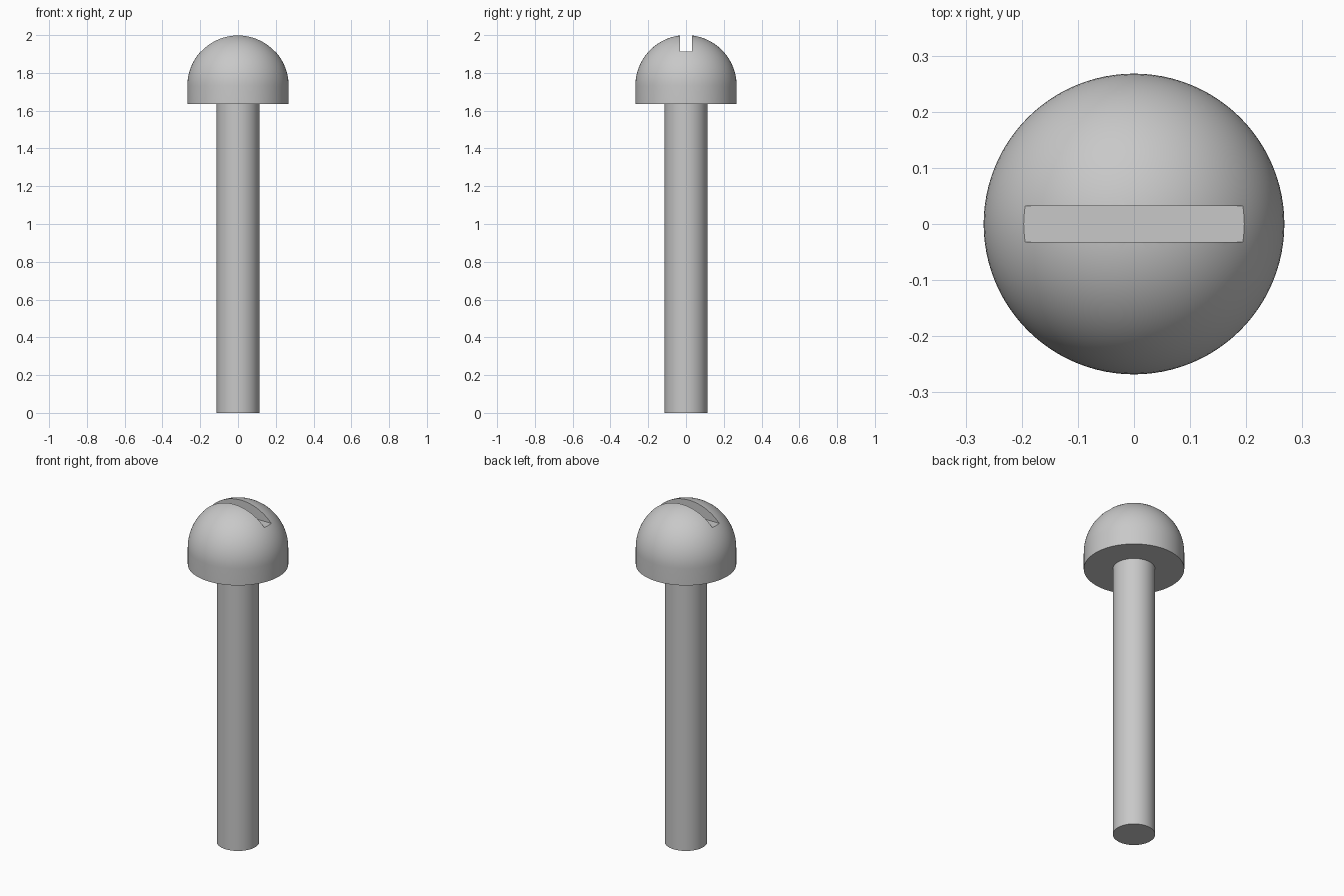
import bpy
import bmesh
from math import sin, cos, pi, radians

HEAD_R, SHAFT_R = 0.268, 0.113
HEAD_BASE, TOP = 1.634, 2.0
SLOT_HALF, SLOT_FLOOR = 0.032, 1.914
SEGMENTS = 96

cube = bpy.data.objects.get("Cube")
if cube:
    bpy.data.objects.remove(cube, do_unlink=True)

steel = bpy.data.materials.new("grey_steel")
steel.use_nodes = True
grey = (0.58, 0.58, 0.58, 1)
steel.diffuse_color = grey
steel.node_tree.nodes["Principled BSDF"].inputs["Base Color"].default_value = grey


def add_object(name, bm):
    bmesh.ops.recalc_face_normals(bm, faces=bm.faces)
    mesh = bpy.data.meshes.new(name)
    bm.to_mesh(mesh)
    bm.free()
    mesh.materials.append(steel)
    obj = bpy.data.objects.new(name, mesh)
    bpy.context.collection.objects.link(obj)
    return obj


def lathe(name, profile):
    """Revolve (radius, height) points around the z axis."""
    bm = bmesh.new()
    verts = [bm.verts.new((r, 0, z)) for r, z in profile]
    edges = [bm.edges.new(pair) for pair in zip(verts, verts[1:])]
    bmesh.ops.spin(bm, geom=verts + edges, cent=(0, 0, 0), axis=(0, 0, 1),
                   angle=2 * pi, steps=SEGMENTS, use_merge=True)
    bmesh.ops.remove_doubles(bm, verts=bm.verts, dist=1e-5)
    return add_object(name, bm)


def activate(obj):
    bpy.ops.object.select_all(action='DESELECT')
    obj.select_set(True)
    bpy.context.view_layer.objects.active = obj


# Shaft: a plain cylinder reaching slightly into the head
shaft = lathe("shaft", [(0, 0), (SHAFT_R, 0), (SHAFT_R, HEAD_BASE + 0.02),
                        (0, HEAD_BASE + 0.02)])

# Head: short cylindrical skirt under a hemispherical dome
dome_z = TOP - HEAD_R
arc = [(HEAD_R * cos(i * pi / 48), dome_z + HEAD_R * sin(i * pi / 48))
       for i in range(24)]
head = lathe("head", [(0, HEAD_BASE), (HEAD_R, HEAD_BASE)] + arc + [(0, TOP)])

# Driver slot: straight cut across the dome along x
bm = bmesh.new()
bmesh.ops.create_cube(bm, size=1)
bmesh.ops.scale(bm, verts=bm.verts, vec=(1, 2 * SLOT_HALF, 0.2))
bmesh.ops.translate(bm, verts=bm.verts, vec=(0, 0, SLOT_FLOOR + 0.1))
cutter = add_object("slot_cutter", bm)
cutter.hide_render = True

activate(head)
cut = head.modifiers.new("slot", 'BOOLEAN')
cut.operation = 'DIFFERENCE'
cut.solver = 'EXACT'
cut.object = cutter
bpy.ops.object.modifier_apply(modifier=cut.name)
bpy.data.objects.remove(cutter, do_unlink=True)

# Smooth round surfaces, sharp rims and slot edges
for obj in (shaft, head):
    activate(obj)
    bpy.ops.object.shade_smooth_by_angle(angle=radians(30))
